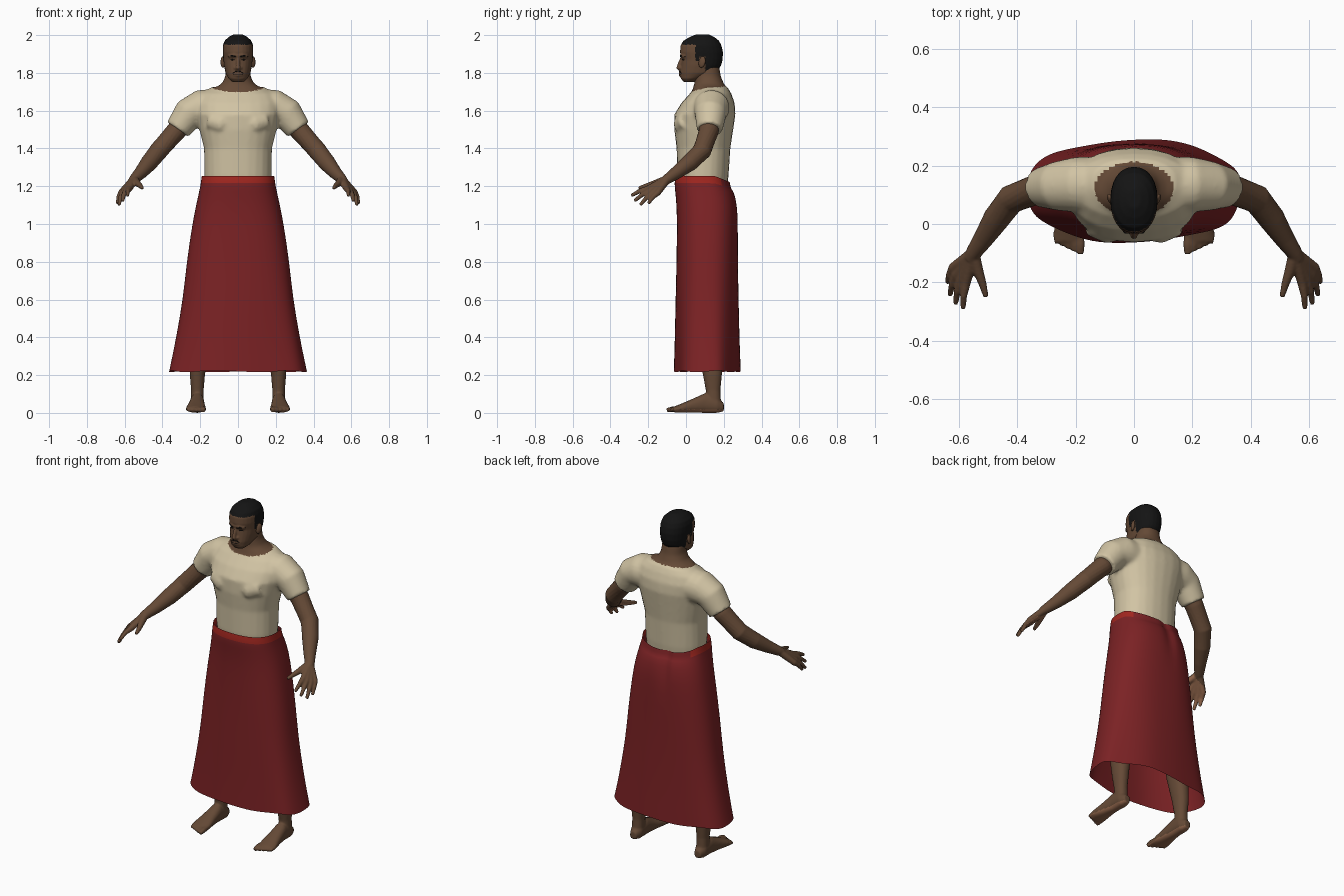
import bpy, bmesh, math
from mathutils import Vector
from mathutils.bvhtree import BVHTree

if "Cube" in bpy.data.objects:
    bpy.data.objects.remove(bpy.data.objects["Cube"])


def material(name, rgb):
    m = bpy.data.materials.new(name)
    m.use_nodes = True
    m.diffuse_color = (*rgb, 1)
    m.node_tree.nodes["Principled BSDF"].inputs["Base Color"].default_value = (*rgb, 1)
    return m


SKIN = material("brown skin", (0.13, 0.068, 0.037))
PALM = material("light palm skin", (0.3, 0.14, 0.075))
HAIR = material("black hair", (0.007, 0.007, 0.007))
CREAM = material("cream cloth", (0.64, 0.55, 0.37))
RED = material("dark red cloth", (0.2, 0.016, 0.018))
BAND = material("bright red waistband", (0.36, 0.02, 0.014))


def bridge(bm, loops, caps=True):
    """Skin a list of point loops into a tube."""
    rows = [[bm.verts.new(p) for p in loop] for loop in loops]
    n = len(rows[0])
    for a, b in zip(rows, rows[1:]):
        for i in range(n):
            j = (i + 1) % n
            bm.faces.new((a[i], a[j], b[j], b[i]))
    if caps:
        bm.faces.new(rows[0][::-1])
        bm.faces.new(rows[-1])


def oval(center, u, v, power=2.0, n=24):
    """Superellipse loop spanned by the half-axes u and v."""
    pts = []
    for i in range(n):
        t = 2 * math.pi * i / n
        c, s = math.cos(t), math.sin(t)
        pts.append(Vector(center)
                   + Vector(u) * math.copysign(abs(c) ** (2 / power), c)
                   + Vector(v) * math.copysign(abs(s) ** (2 / power), s))
    return pts


def level(z, y0, y1, rx, x=0, power=2.2, n=24):
    """Horizontal loop from front y0 to back y1."""
    return oval((x, (y0 + y1) / 2, z), (rx, 0, 0), (0, (y1 - y0) / 2, 0), power, n)


def tube(bm, path, radii, n=12):
    pts = [Vector(p) for p in path]
    loops = []
    for i, (p, r) in enumerate(zip(pts, radii)):
        d = (pts[min(i + 1, len(pts) - 1)] - pts[max(i - 1, 0)]).normalized()
        u = d.cross(Vector((0, 0, 1)) if abs(d.z) < 0.9 else Vector((0, 1, 0))).normalized()
        loops.append(oval(p, u * r, d.cross(u) * r, 2, n))
    bridge(bm, loops)


def finish(name, bm, mats, voxel=0, smooth=3, mirror=False, subsurf=0):
    """Turn bm into an object with its modifiers applied."""
    bmesh.ops.recalc_face_normals(bm, faces=bm.faces)
    me = bpy.data.meshes.new(name)
    bm.to_mesh(me)
    bm.free()
    ob = bpy.data.objects.new(name, me)
    bpy.context.collection.objects.link(ob)
    for m in mats:
        me.materials.append(m)
    if voxel:
        mod = ob.modifiers.new("blend", 'REMESH')
        mod.mode, mod.voxel_size = 'VOXEL', voxel
        mod = ob.modifiers.new("relax", 'SMOOTH')
        mod.factor, mod.iterations = 0.5, smooth
    if subsurf:
        ob.modifiers.new("round", 'SUBSURF').levels = subsurf
    if mirror:
        ob.modifiers.new("mirror", 'MIRROR').use_clip = False
    dg = bpy.context.evaluated_depsgraph_get()
    ob.data = bpy.data.meshes.new_from_object(ob.evaluated_get(dg))
    ob.modifiers.clear()
    if not ob.data.materials:
        for m in mats:
            ob.data.materials.append(m)
    for p in ob.data.polygons:
        p.use_smooth = True
    return ob


def paint(ob, rule):
    for p in ob.data.polygons:
        p.material_index = rule(p.center, p.normal)


# Shirt with sleeves and the neck that rises out of it
bm = bmesh.new()
bridge(bm, [level(*r) for r in (
    (1.17, -.03, .215, .17), (1.25, -.045, .225, .178), (1.4, -.05, .235, .18),
    (1.5, -.062, .25, .205), (1.58, -.062, .262, .222), (1.64, -.025, .258, .225),
    (1.69, .02, .24, .2), (1.725, .07, .22, .14))])
bridge(bm, [level(*r) for r in (
    (1.66, .02, .22, .16), (1.715, .035, .215, .13), (1.745, .045, .2, .085),
    (1.78, .045, .185, .068), (1.84, .06, .175, .062))])
for s in (-1, 1):
    tube(bm, [(s * .12, .13, 1.615), (s * .2, .135, 1.615), (s * .26, .13, 1.585),
              (s * .32, .125, 1.5)], (.1, .095, .085, .068), 20)
    # chest muscle
    tube(bm, [(s * .03, .0, 1.53), (s * .09, -.008, 1.53), (s * .15, .01, 1.55)], (.05, .06, .05))
shirt = finish("shirt_and_neck", bm, [CREAM, SKIN], .01, 5)
paint(shirt, lambda c, n: int(c.z > 1.76 or c.z > 1.66 and
                              (c.x / .135) ** 2 + ((c.y - .12) / .093) ** 2 < 1))

# Skirt: open tube with soft hem folds, a back pleat and a waistband
SEG = 48
bm = bmesh.new()
loops = []
for z, y0, y1, rx in ((.22, -.06, .285, .365), (.3, -.058, .283, .348), (.4, -.056, .28, .328),
                      (.6, -.054, .277, .292), (.8, -.05, .275, .272), (1.0, -.048, .275, .242),
                      (1.1, -.05, .272, .222), (1.18, -.058, .252, .204),
                      (1.215, -.062, .24, .197), (1.255, -.055, .232, .192)):
    loop = level(z, y0, y1, rx, 0, 2.45, SEG)
    wave = max(0, .8 - z) * .012
    for i, p in enumerate(loop):
        t = 2 * math.pi * i / SEG
        p.x *= 1 + wave * math.sin(7 * t)
        p.y += wave * math.sin(5 * t + 1)
        if z < .25:
            p.z += .005 * math.sin(6 * t)
        if z > 1.2:
            p.z -= max(0, p.y - .15) * .4
        if i == SEG // 4 + 1 and 1.05 < z:
            p.y -= .02
    loops.append(loop)
bridge(bm, loops, False)
bm.faces.ensure_lookup_table()
for f in bm.faces:
    c = f.calc_center_median()
    f.material_index = int(c.z > 1.218 and c.y < .2)
finish("skirt", bm, [RED, BAND], subsurf=1)

# Arms with hands; each finger runs from the wrist so together they form the palm
bm = bmesh.new()
wrist = (.55, -.1, 1.237)
tube(bm, [(.22, .13, 1.61), (.33, .12, 1.49), (.42, .085, 1.388), (.47, .02, 1.325),
          (.515, -.05, 1.272), wrist, (.562, -.12, 1.225)],
     (.055, .053, .05, .046, .035, .027, .022), 18)
for knuckle, tip in (((.575, -.2, 1.187), (.585, -.29, 1.15)),
                     ((.592, -.19, 1.177), (.611, -.273, 1.122)),
                     ((.608, -.173, 1.168), (.63, -.243, 1.1)),
                     ((.62, -.15, 1.165), (.638, -.2, 1.108))):
    middle = (Vector(knuckle) + Vector(tip)) / 2 + Vector((.003, 0, .006))
    tube(bm, [wrist, knuckle, middle, tip], (.022, .017, .0125, .009))
tube(bm, [wrist, (.532, -.165, 1.215), (.518, -.205, 1.203), (.506, -.25, 1.19)],
     (.022, .018, .014, .009))
arms = finish("arms_and_hands", bm, [SKIN, PALM], .005, 3, True)
paint(arms, lambda c, n: int(c.y < -.115 and Vector(
    (math.copysign(.56, -c.x), .17, -.81)).dot(n) > .55))

# Legs and bare feet
bm = bmesh.new()
bridge(bm, [level(*r) for r in (
    (.04, .11, .185, .034, .215), (.12, .105, .182, .033, .215), (.2, .09, .19, .04, .215),
    (.35, .06, .195, .052, .205), (.55, .05, .17, .052, .185), (.8, .03, .2, .075, .145),
    (1.02, .02, .22, .09, .11))])
bridge(bm, [oval((x, y, z), (rx, 0, 0), (0, 0, rz), 2.3) for x, y, z, rx, rz in (
    (.215, .2, .03, .02, .022), (.215, .165, .042, .036, .042), (.216, .1, .052, .037, .052),
    (.219, .04, .039, .043, .038), (.222, -.02, .026, .052, .025), (.222, -.062, .018, .046, .016))])
for i in range(5):
    x = .183 + .0205 * i
    r = .015 - .0012 * i
    tube(bm, [(x + .003, -.03, .022), (x, -.07 + .005 * i, .02), (x, -.102 + .009 * i, .014)],
         (r, r, r * .8))
feet = finish("legs_and_feet", bm, [SKIN, PALM], .006, 3, True)
paint(feet, lambda c, n: int(c.z < .03 and n.z < -.5))

# Head with brow, nose, lips and jaw; cropped hair is the upper and rear scalp
bm = bmesh.new()
bridge(bm, [level(*r) for r in (
    (1.752, -.012, .045, .03), (1.77, -.028, .08, .05), (1.8, -.032, .16, .066),
    (1.84, -.026, .186, .075), (1.87, -.022, .194, .078), (1.91, -.032, .196, .081),
    (1.945, -.029, .188, .08), (1.97, -.014, .175, .071), (1.99, .02, .15, .05),
    (2.004, .055, .12, .022))])
tube(bm, [(0, -.018, 1.885), (0, -.033, 1.85), (0, -.041, 1.826), (0, -.026, 1.814)],
     (.009, .01, .012, .009))
tube(bm, [(-.02, -.026, 1.824), (0, -.03, 1.824), (.02, -.026, 1.824)], (.007, .01, .007))
tube(bm, [(-.05, -.005, 1.888), (-.025, -.023, 1.892), (.025, -.023, 1.892), (.05, -.005, 1.888)],
     (.008, .01, .01, .008))
for z in (1.788, 1.799):
    tube(bm, [(-.024, -.025, z), (0, -.032, z), (.024, -.025, z)], (.004, .007, .004))
head = finish("head_and_hair", bm, [SKIN, HAIR], .005, 3)


def hairline(y):
    if y < .05:
        return 1.95
    return 1.865 if y < .07 else 1.885 if y < .1 else 1.81


paint(head, lambda c, n: int(c.z > hairline(c.y)))

# Ears
bm = bmesh.new()
bmesh.ops.create_uvsphere(bm, u_segments=16, v_segments=10, radius=1)
for v in bm.verts:
    v.co = Vector((.08 + .011 * v.co.x + .006 * v.co.y, .085 + .018 * v.co.y + .004 * v.co.z,
                   1.857 + .03 * v.co.z))
finish("ears", bm, [SKIN], mirror=True)

# Brows, eyes and moustache laid on the face
bpy.context.view_layer.update()
surface = BVHTree.FromObject(head, bpy.context.evaluated_depsgraph_get())


def on_face(x, z):
    hit = surface.ray_cast(Vector((x, -1, z)), Vector((0, 1, 0)))[0]
    return hit if hit else Vector((x, 0, z))


for name, line, radii in (
        ("eyebrows", ((.012, 1.886), (.03, 1.892), (.052, 1.887)), (.003, .004, .002)),
        ("eyes", ((.019, 1.869), (.03, 1.87), (.043, 1.869)), (.001, .004, .001)),
        ("moustache", ((.002, 1.807), (.014, 1.807), (.028, 1.798)), (.003, .003, .0015)),
        ("mouth_line", ((0, 1.793), (.012, 1.793), (.024, 1.792)), (.0015, .0015, .001))):
    bm = bmesh.new()
    tube(bm, [on_face(x, z) for x, z in line], radii, 8)
    finish(name, bm, [HAIR], mirror=True)
